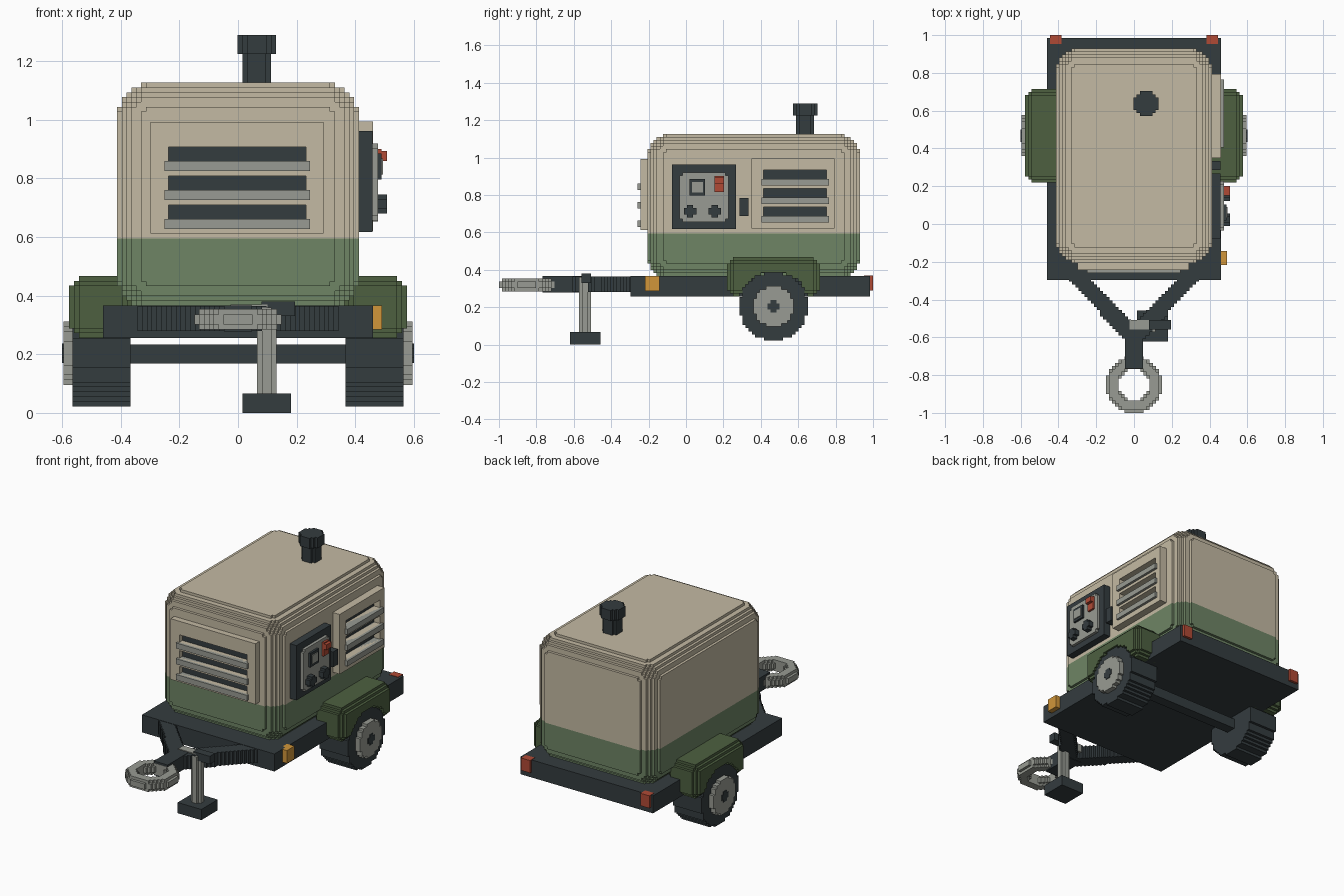
import bpy, bmesh, math
from mathutils import Vector

if "Cube" in bpy.data.objects:
    bpy.data.objects.remove(bpy.data.objects["Cube"])

V = 0.0165  # block step size


def material(name, rgb):
    lin = [((c / 255 + 0.055) / 1.055) ** 2.4 for c in rgb] + [1.0]
    m = bpy.data.materials.new(name)
    m.use_nodes = True
    m.diffuse_color = lin
    m.node_tree.nodes["Principled BSDF"].inputs["Base Color"].default_value = lin
    return m


TAN = material("tan paint", (196, 186, 163))
GREEN = material("green paint", (110, 133, 101))
FENDER = material("dark green paint", (77, 96, 64))
DARK = material("charcoal", (52, 60, 63))
GRAY = material("gray metal", (152, 155, 147))
RED = material("red", (176, 74, 53))
AMBER = material("amber", (209, 150, 58))


def blocks(name, mats, grid, inside, pick=lambda c: 0):
    """Stepped solid: every cell of the grid whose centre is inside, outer faces only."""
    n = [len(g) - 1 for g in grid]
    filled = {}
    for i in range(n[0]):
        for j in range(n[1]):
            for k in range(n[2]):
                c = Vector([(g[q] + g[q + 1]) / 2 for g, q in zip(grid, (i, j, k))])
                if inside(c):
                    filled[i, j, k] = c
    bm, verts = bmesh.new(), {}

    def vert(key):
        if key not in verts:
            verts[key] = bm.verts.new([g[q] for g, q in zip(grid, key)])
        return verts[key]

    for cell, centre in filled.items():
        for a in range(3):
            b, c = (a + 1) % 3, (a + 2) % 3
            for side in (0, 1):
                near = list(cell)
                near[a] += 2 * side - 1
                if tuple(near) in filled:
                    continue
                loop = []
                for db, dc in ((0, 0), (1, 0), (1, 1), (0, 1)):
                    key = list(cell)
                    key[a] += side
                    key[b] += db
                    key[c] += dc
                    loop.append(vert(tuple(key)))
                f = bm.faces.new(loop if side else loop[::-1])
                f.material_index = pick(centre)
    me = bpy.data.meshes.new(name)
    bm.to_mesh(me)
    bm.free()
    for m in mats:
        me.materials.append(m)
    ob = bpy.data.objects.new(name, me)
    bpy.context.collection.objects.link(ob)
    return ob


def steps(lo, hi):
    n = max(1, round((hi - lo) / V))
    return [lo + (hi - lo) * i / n for i in range(n + 1)]


def ends(lo, hi, r):
    n = math.ceil(r / V)
    return [lo + V * i for i in range(n + 1)] + [hi - V * i for i in range(n, -1, -1)]


def round_test(lo, hi, r, axes):
    return lambda c: sum(max(0, r - min(c[a] - lo[a], hi[a] - c[a])) ** 2 for a in axes) <= r * r


def box(name, mat, lo, hi):
    return blocks(name, [mat], [[l, h] for l, h in zip(lo, hi)], lambda c: True)


def cylinder(name, mat, axis, centre, r, lo, hi, hole=0):
    grid = [steps(q - r, q + r) for q in centre]
    grid[axis] = [lo, hi]
    o = [a for a in range(3) if a != axis]
    return blocks(name, [mat], grid, lambda c: hole <= math.hypot(
        c[o[0]] - centre[o[0]], c[o[1]] - centre[o[1]]) <= r)


# Housing: rounded stepped shell, green below the split line
lo, hi, r = (-0.413, -0.206, 0.35), (0.413, 0.93, 1.127), 0.124
grid = [ends(l, h, r) for l, h in zip(lo, hi)]
grid[2] = sorted(grid[2] + [0.595])
blocks("housing", [TAN, GREEN], grid, round_test(lo, hi, r, (0, 1, 2)),
       lambda c: int(c.z < 0.595))

# Chassis and axle
box("chassis", DARK, (-0.46, -0.296, 0.256), (0.46, 0.984, 0.366))
box("axle", DARK, (-0.4, 0.435, 0.169), (0.4, 0.5, 0.233))


# Louvred vents: recessed slots with a dark back and protruding slats
def vent(name, axis, u, slot, slat, z, tops, surface, out):
    s = 1 if out > surface else -1

    def place(a, d0, d1, z0, z1):
        d = sorted((d0, d1))
        return ((d[0], a[0], z0), (d[1], a[1], z1)) if axis == 0 else \
               ((a[0], d[0], z0), (a[1], d[1], z1))

    zs = sorted([z[0], z[1]] + [t - k for t in tops for k in (0, 0.048)])
    us, ds = [u[0], slot[0], slot[1], u[1]], sorted((surface - s * 0.01, out))
    blocks(name + "_panel", [TAN], [ds, us, zs] if axis == 0 else [us, ds, zs],
           lambda c: not (slot[0] < c[1 - axis] < slot[1]
                          and any(t - 0.048 < c.z < t for t in tops)))
    for i, t in enumerate(tops):
        box(f"{name}_slot_{i}", DARK, *place(slot, surface - s * 0.005, surface + s * 0.006, t - 0.048, t))
        box(f"{name}_slat_{i}", GRAY, *place(slat, surface, out + s * 0.016, t - 0.082, t - 0.048))


vent("front_vent", 1, (-0.298, 0.292), (-0.237, 0.232), (-0.25, 0.245),
     (0.612, 0.993), (0.908, 0.809, 0.71), -0.206, -0.244)
vent("side_vent", 0, (0.35, 0.794), (0.414, 0.75), (0.404, 0.765),
     (0.62, 0.995), (0.933, 0.833, 0.735), 0.413, 0.461)

# Control panel
box("control_panel", DARK, (0.4, -0.076, 0.618), (0.459, 0.268, 0.962))
lo, hi = (0.45, -0.034, 0.656), (0.477, 0.227, 0.92)
blocks("control_plate", [GRAY], [[lo[0], hi[0]], ends(lo[1], hi[1], 0.03), ends(lo[2], hi[2], 0.03)],
       round_test(lo, hi, 0.03, (1, 2)))
box("display_frame", DARK, (0.47, 0.018, 0.797), (0.49, 0.102, 0.885))
box("display_screen", GRAY, (0.48, 0.032, 0.813), (0.495, 0.09, 0.868))
box("switch_base", RED, (0.47, 0.152, 0.815), (0.49, 0.202, 0.9))
box("switch_rocker", RED, (0.48, 0.152, 0.86), (0.509, 0.202, 0.893))
for i, y in enumerate((0.022, 0.154)):
    cylinder(f"knob_{i}", DARK, 0, (0, y, 0.713), 0.033, 0.47, 0.509)
box("door_latch", DARK, (0.4, 0.286, 0.687), (0.459, 0.334, 0.783))

# Exhaust stack
cylinder("exhaust_pipe", DARK, 2, (0.064, 0.637, 0), 0.048, 1.11, 1.225)
cylinder("exhaust_cap", DARK, 2, (0.064, 0.637, 0), 0.066, 1.225, 1.29)

# Wheels, fenders, rear lights and drawbar beams on both sides
WY, WZ = 0.468, 0.204
for side, s in (("left", 1), ("right", -1)):
    def span(a, b):
        return sorted((s * a, s * b))
    cylinder(side + "_tyre", DARK, 0, (0, WY, WZ), 0.183, *span(0.366, 0.564), hole=0.02)
    cylinder(side + "_hub", GRAY, 0, (0, WY, WZ), 0.108, *span(0.5, 0.596))
    cylinder(side + "_hub_cap", DARK, 0, (0, WY, WZ), 0.033, *span(0.55, 0.6))

    x = span(0.36, 0.576)
    lo, hi = (x[0], 0.219, 0.256), (x[1], 0.716, 0.467)
    shell = round_test(lo, hi, 0.062, (0, 1, 2))
    blocks(side + "_fender", [FENDER], [steps(l, h) for l, h in zip(lo, hi)],
           lambda c: shell(c) and math.hypot(c.y - WY, c.z - WZ) > 0.188)

    x = span(0.383, 0.445)
    box(side + "_rear_light", RED, (x[0], 0.952, 0.29), (x[1], 1.0, 0.368))

    a, b = Vector((s * 0.31, -0.27)), Vector((0, -0.6))
    d = (b - a).normalized()

    def in_beam(c):
        p = c.xy - a
        return 0 <= p.dot(d) <= (b - a).length and abs(p.x * d.y - p.y * d.x) < 0.043
    blocks(side + "_drawbar_beam", [DARK],
           [steps(*span(-0.05, 0.36)), steps(-0.64, -0.27), [0.28, 0.364]], in_beam)

box("side_marker", AMBER, (0.44, -0.218, 0.285), (0.492, -0.142, 0.366))

# Drawbar tongue and towing ring
box("drawbar_tongue", DARK, (-0.048, -0.766, 0.277), (0.048, -0.55, 0.366))
blocks("towing_ring", [GRAY], [steps(-0.149, 0.149), steps(-1.0, -0.702), steps(0.284, 0.354)],
       lambda c: math.hypot(math.hypot(c.x, c.y + 0.851) - 0.115, c.z - 0.319) < 0.036)

# Jack stand
cylinder("jack_post", GRAY, 2, (0.098, -0.54, 0), 0.033, 0.06, 0.36)
box("jack_foot", DARK, (0.016, -0.621, 0), (0.18, -0.458, 0.067))
cylinder("jack_crank", GRAY, 0, (0, -0.533, 0.345), 0.025, -0.025, 0.1)
cylinder("jack_handle", DARK, 0, (0, -0.533, 0.355), 0.025, 0.08, 0.195)
